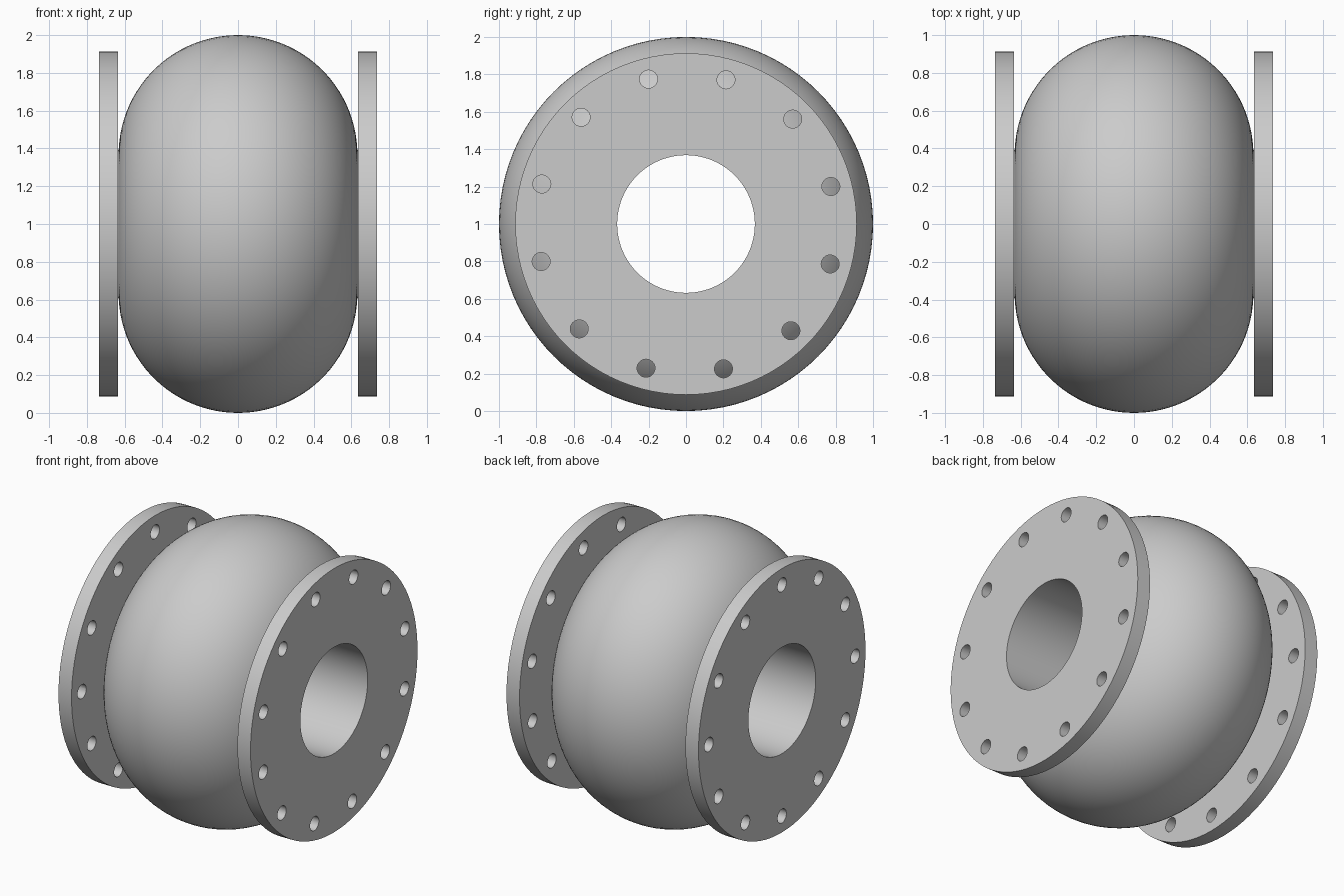
import bpy, bmesh
from math import sin, cos, pi, radians
from mathutils import Matrix, Vector

cube = bpy.data.objects.get("Cube")
if cube:
    bpy.data.objects.remove(cube, do_unlink=True)

CENTRE = Vector((0, 0, 1))
BORE = 0.368          # radius of the through bore
BULGE = 0.632         # radius of the rounded body section
FLANGE_R = 0.913
INNER, OUTER = 0.635, 0.735
BOLT_CIRCLE, BOLT_R, BOLTS = 0.80, 0.048, 12

grey = bpy.data.materials.new("plain grey")
grey.use_nodes = True
colour = (0.6, 0.6, 0.6, 1)
grey.diffuse_color = colour
grey.node_tree.nodes["Principled BSDF"].inputs["Base Color"].default_value = colour


def make_object(name, bm):
    mesh = bpy.data.meshes.new(name)
    bm.to_mesh(mesh)
    bm.free()
    obj = bpy.data.objects.new(name, mesh)
    obj.location = CENTRE
    mesh.materials.append(grey)
    bpy.context.collection.objects.link(obj)
    return obj


def select(obj):
    bpy.ops.object.select_all(action='DESELECT')
    obj.select_set(True)
    bpy.context.view_layer.objects.active = obj


def lathe(name, profile, steps=96):
    """Turn a closed (x, radius) profile around the x axis."""
    bm = bmesh.new()
    verts = [bm.verts.new((x, 0, r)) for x, r in profile]
    edges = [bm.edges.new((v, verts[i - 1])) for i, v in enumerate(verts)]
    bmesh.ops.spin(bm, geom=verts + edges, cent=(0, 0, 0), axis=(1, 0, 0),
                   angle=2 * pi, steps=steps)
    bmesh.ops.remove_doubles(bm, verts=bm.verts, dist=1e-4)
    bmesh.ops.recalc_face_normals(bm, faces=bm.faces)
    return make_object(name, bm)


def bolt_cutter(x, start):
    """Ring of cylinders that drill the bolt holes."""
    bm = bmesh.new()
    for i in range(BOLTS):
        a = start + i * 2 * pi / BOLTS
        place = Matrix.Translation((x, BOLT_CIRCLE * sin(a), BOLT_CIRCLE * cos(a)))
        bmesh.ops.create_cone(bm, cap_ends=True, segments=32, radius1=BOLT_R,
                              radius2=BOLT_R, depth=0.3,
                              matrix=place @ Matrix.Rotation(pi / 2, 4, 'Y'))
    cutter = make_object("bolt_hole_cutter", bm)
    cutter.hide_render = True
    return cutter


def smooth(obj):
    select(obj)
    bpy.ops.object.shade_smooth_by_angle(angle=radians(30))


# Rounded body with a straight bore and short necks to the flanges
arc = [(-BULGE * cos(t), BORE + BULGE * sin(t))
       for t in (radians(3 + 174 * i / 48) for i in range(49))]
neck = BORE + 0.02
body = lathe("body", [(-INNER, BORE), (-INNER, neck)] + arc
             + [(INNER, neck), (INNER, BORE)])
smooth(body)

# Drilled end flanges, the right one turned half a bolt pitch
for name, side, start in (("left_flange", 1, 15.5), ("right_flange", -1, 0)):
    flange = lathe(name, [(side * INNER, BORE), (side * INNER, FLANGE_R),
                          (side * OUTER, FLANGE_R), (side * OUTER, BORE)])
    cutter = bolt_cutter(side * (INNER + OUTER) / 2, radians(start))
    drill = flange.modifiers.new("bolt_holes", 'BOOLEAN')
    drill.operation = 'DIFFERENCE'
    drill.solver = 'EXACT'
    drill.object = cutter
    select(flange)
    bpy.ops.object.modifier_apply(modifier=drill.name)
    bpy.data.objects.remove(cutter, do_unlink=True)
    smooth(flange)
